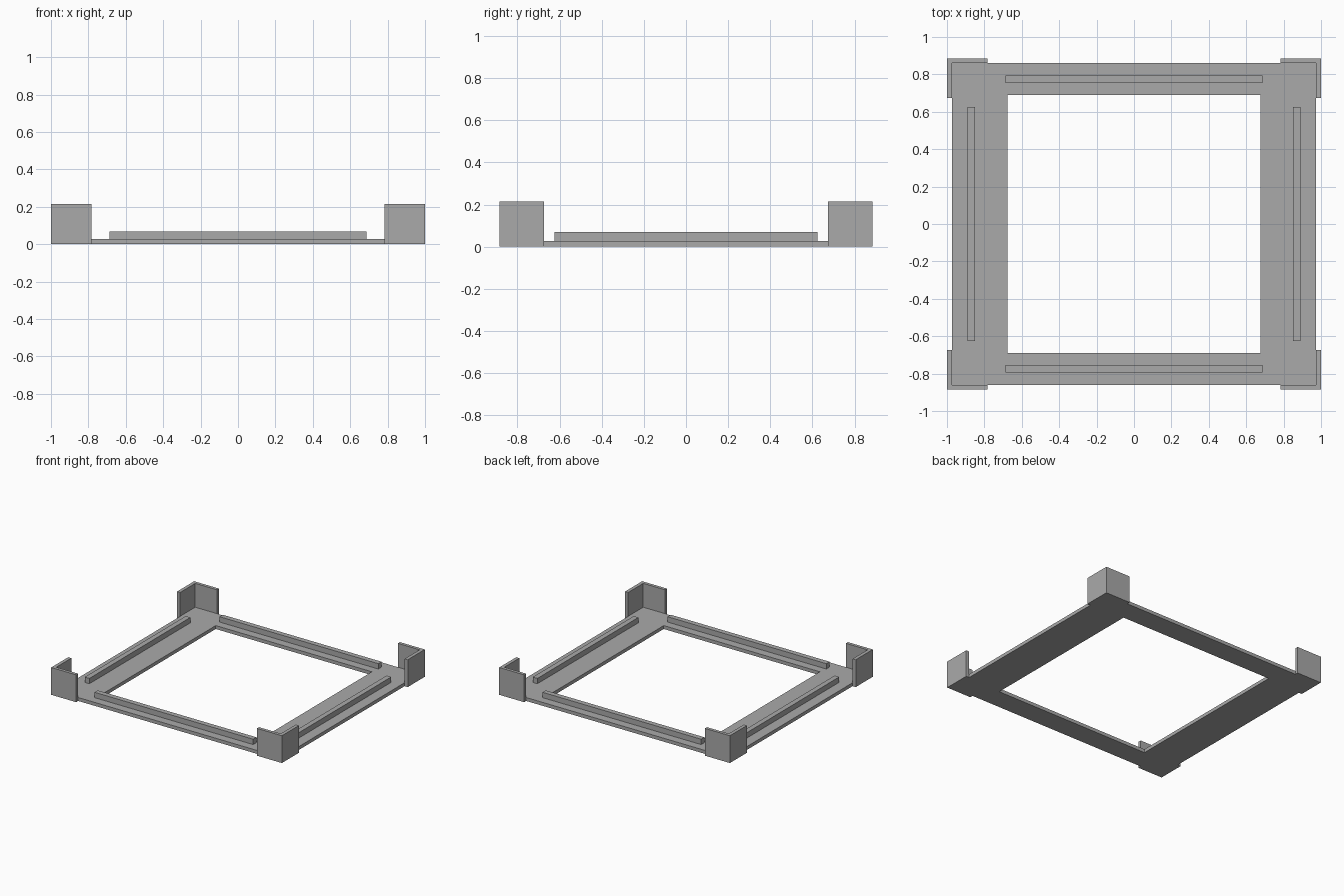
import bpy
import bmesh

cube = bpy.data.objects.get("Cube")
if cube:
    bpy.data.objects.remove(cube, do_unlink=True)

grey = bpy.data.materials.new("plain_grey")
grey.use_nodes = True
colour = (0.4, 0.4, 0.4, 1)
grey.diffuse_color = colour
grey.node_tree.nodes["Principled BSDF"].inputs["Base Color"].default_value = colour

OUT_X, OUT_Y = 1.0, 0.885        # outside of the corner guards
FRAME_X, FRAME_Y = 0.973, 0.86   # outside of the base frame
HOLE_X, HOLE_Y = 0.677, 0.691    # opening in the base frame
BASE_TOP, RAIL_TOP, GUARD_TOP = 0.027, 0.069, 0.214


def finish(name, bm):
    bmesh.ops.recalc_face_normals(bm, faces=bm.faces)
    mesh = bpy.data.meshes.new(name)
    bm.to_mesh(mesh)
    bm.free()
    mesh.materials.append(grey)
    obj = bpy.data.objects.new(name, mesh)
    bpy.context.collection.objects.link(obj)
    return obj


def raise_faces(bm, faces, height):
    grown = bmesh.ops.extrude_face_region(bm, geom=faces, use_keep_orig=True)
    verts = [g for g in grown["geom"] if isinstance(g, bmesh.types.BMVert)]
    bmesh.ops.translate(bm, verts=verts, vec=(0, 0, height))


def prism(name, outline, z0, z1):
    bm = bmesh.new()
    face = bm.faces.new([bm.verts.new((x, y, z0)) for x, y in outline])
    raise_faces(bm, [face], z1 - z0)
    return finish(name, bm)


def rectangle(cx, cy, hx, hy):
    return [(cx + sx * hx, cy + sy * hy)
            for sx, sy in ((-1, -1), (1, -1), (1, 1), (-1, 1))]


# Flat base frame with a rectangular opening
bm = bmesh.new()
outer = [bm.verts.new((x, y, 0)) for x, y in rectangle(0, 0, FRAME_X, FRAME_Y)]
inner = [bm.verts.new((x, y, 0)) for x, y in rectangle(0, 0, HOLE_X, HOLE_Y)]
ring = [bm.faces.new((outer[i], outer[(i + 1) % 4], inner[(i + 1) % 4], inner[i]))
        for i in range(4)]
raise_faces(bm, ring, BASE_TOP)
finish("base_frame", bm)

# Raised rails along the four sides
for side, s in (("front", -1), ("back", 1)):
    prism(side + "_rail", rectangle(0, s * 0.775, 0.688, 0.02), BASE_TOP, RAIL_TOP)
for side, s in (("right", -1), ("left", 1)):
    prism(side + "_rail", rectangle(s * 0.871, 0, 0.02, 0.625), BASE_TOP, RAIL_TOP)

# L-shaped guards wrapping the corners
END_X, END_Y = 0.784, 0.674
guard = [(OUT_X, OUT_Y), (END_X, OUT_Y), (END_X, FRAME_Y),
         (FRAME_X, FRAME_Y), (FRAME_X, END_Y), (OUT_X, END_Y)]
for depth, sy in (("front", -1), ("back", 1)):
    for side, sx in (("right", -1), ("left", 1)):
        prism(f"{depth}_{side}_corner_guard",
              [(sx * x, sy * y) for x, y in guard], 0, GUARD_TOP)
